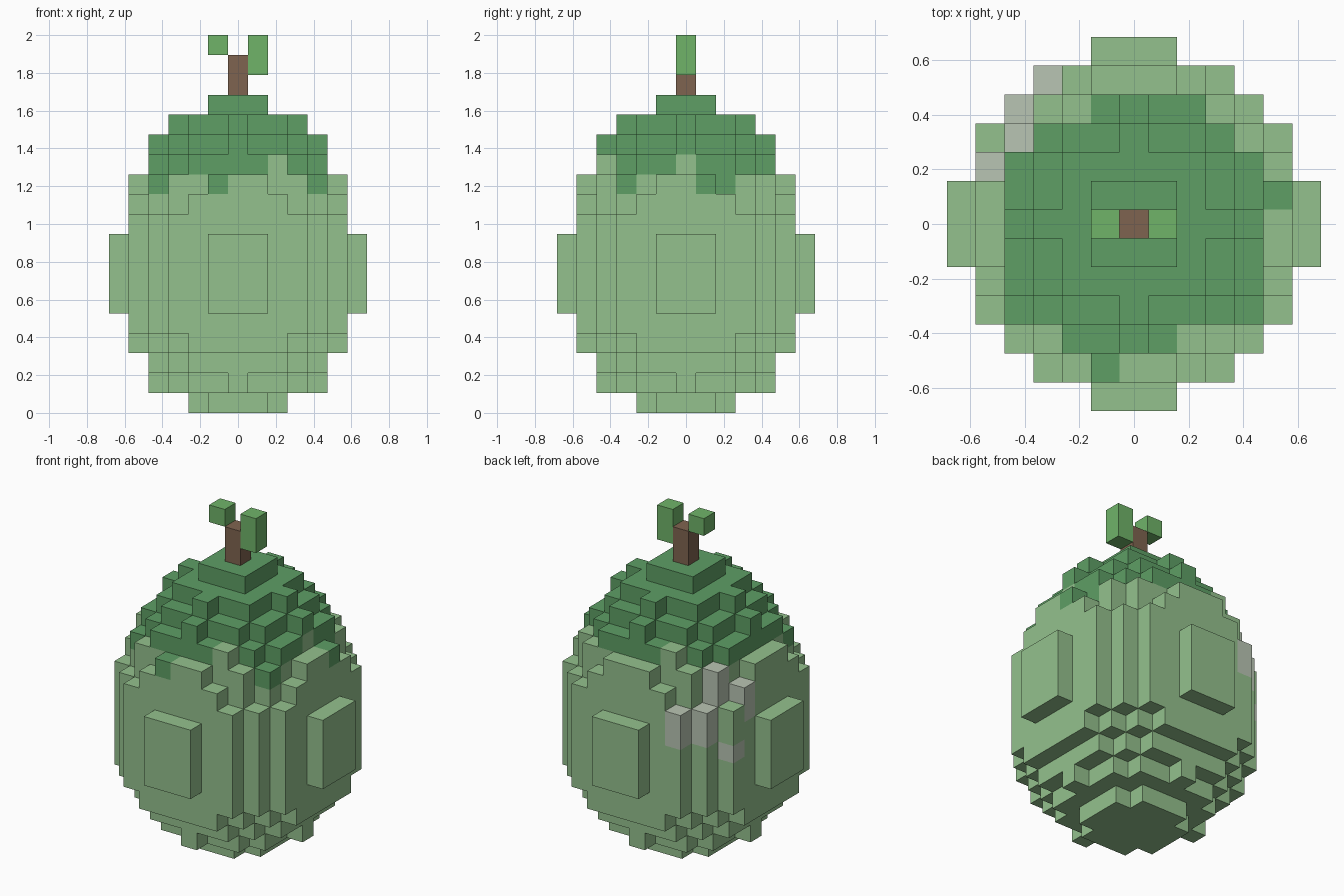
import bpy, bmesh, math
from mathutils import Vector

if "Cube" in bpy.data.objects:
    bpy.data.objects.remove(bpy.data.objects["Cube"])

V = 2 / 19  # edge of one block


def material(name, rgb):
    m = bpy.data.materials.new(name)
    lin = [((c / 255 + 0.055) / 1.055) ** 2.4 for c in rgb]
    m.diffuse_color = (*lin, 1)
    m.use_nodes = True
    m.node_tree.nodes["Principled BSDF"].inputs["Base Color"].default_value = m.diffuse_color
    return m


LIGHT = material("light_green", (148, 193, 141))
DARK = material("dark_green", (94, 159, 101))
GREY = material("pale_grey", (185, 197, 179))
LEAF = material("leaf_green", (112, 180, 105))
BROWN = material("stem_brown", (127, 100, 80))


def build_blocks(name, cells, mats, colour=lambda cell: 0):
    """Skin a set of grid cells, keeping only the outer faces."""
    bm = bmesh.new()
    for c in cells:
        for axis in range(3):
            for sign in (-1, 1):
                n = Vector((0, 0, 0))
                n[axis] = sign
                if tuple(int(a + b) for a, b in zip(c, n)) in cells:
                    continue
                u, w = Vector((0, 0, 0)), Vector((0, 0, 0))
                u[(axis + 1) % 3] = 0.5
                w[(axis + 2) % 3] = 0.5 * sign
                mid = Vector(c) + Vector((0, 0, 0.5)) + n * 0.5
                quad = [mid - u - w, mid + u - w, mid + u + w, mid - u + w]
                face = bm.faces.new([bm.verts.new(p * V) for p in quad])
                face.material_index = colour(c)
    bmesh.ops.remove_doubles(bm, verts=bm.verts, dist=1e-4)
    # merge flat areas of one colour
    bmesh.ops.dissolve_limit(bm, angle_limit=math.radians(1), verts=bm.verts,
                             edges=bm.edges, delimit={'MATERIAL'})
    me = bpy.data.meshes.new(name)
    bm.to_mesh(me)
    bm.free()
    for m in mats:
        me.materials.append(m)
    ob = bpy.data.objects.new(name, me)
    bpy.context.collection.objects.link(ob)
    return ob


# Fruit body: one disc per layer, given by its squared radius
LAYERS = [7, 16, 24, 30, 34, 38, 38, 38, 38, 34, 30, 27, 22, 16, 9, 2]
body = {(x, y, k) for k, r2 in enumerate(LAYERS)
        for x in range(-6, 7) for y in range(-6, 7) if x * x + y * y <= r2}

# Drips of the dark cap, gaps in it, and the pale patch at the back left
DRIPS = {(-4, -3), (4, -3), (-1, -5), (5, 1), (4, 2)}
GAPS = {(2, -4), (-2, 4), (4, 0)}
PATCH = {(-3, 5): (8, 9), (-4, 4): (8, 9), (-4, 3): (10, 11),
         (-5, 2): (9, 10), (-5, 3): (7,)}


def body_colour(cell):
    x, y, k = cell
    if k in PATCH.get((x, y), ()):
        return 2
    if k >= 13 or (k == 12 and (x, y) not in GAPS) or (k == 11 and (x, y) in DRIPS):
        return 1
    return 0


build_blocks("fruit_body", body, [LIGHT, DARK, GREY], body_colour)

# Stem and the two leaves
build_blocks("stem", {(0, 0, 16), (0, 0, 17)}, [BROWN])
build_blocks("small_leaf", {(-1, 0, 18)}, [LEAF])
build_blocks("tall_leaf", {(1, 0, 17), (1, 0, 18)}, [LEAF])
